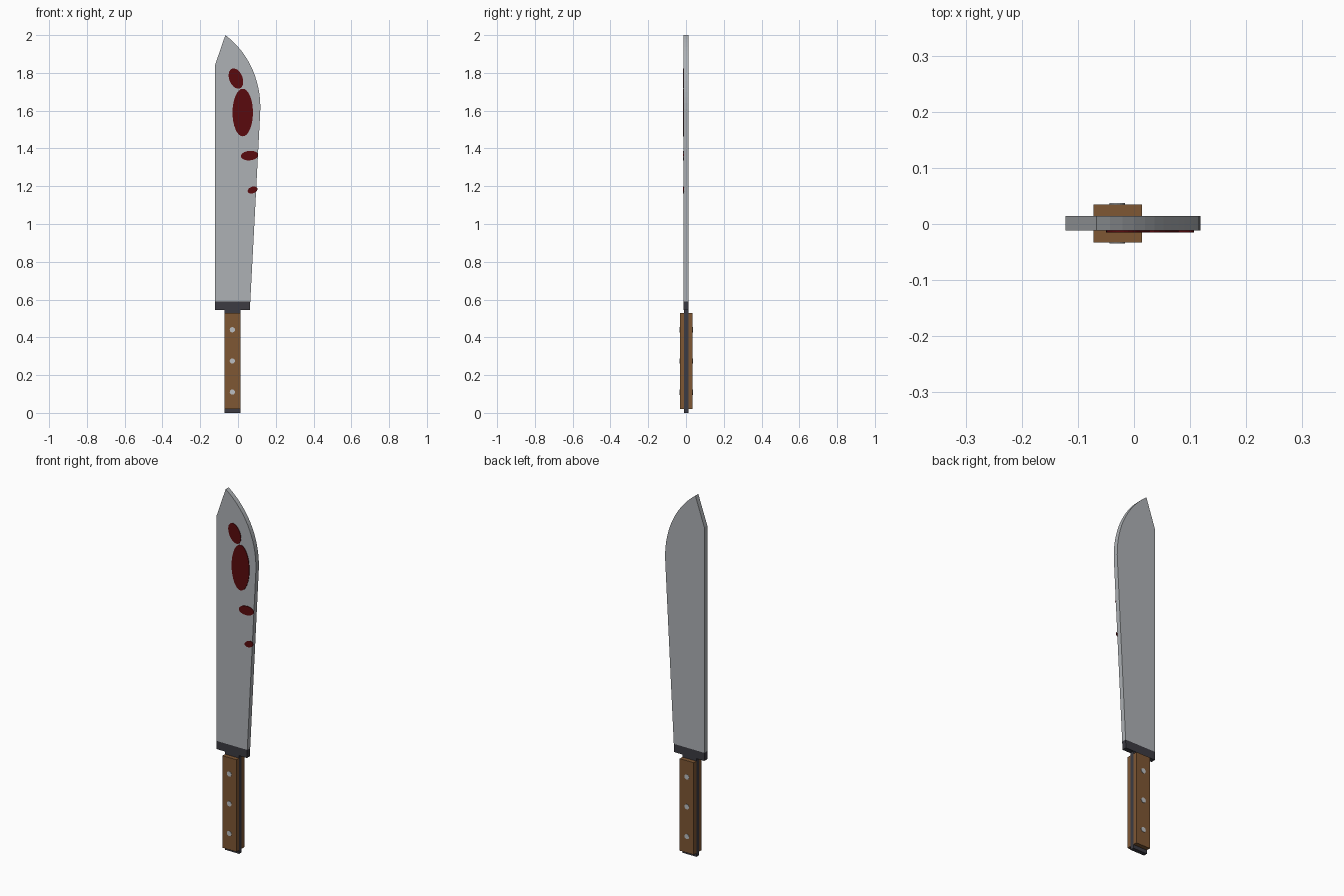
import bpy, bmesh, math

if "Cube" in bpy.data.objects:
    bpy.data.objects.remove(bpy.data.objects["Cube"])


def material(name, rgb):
    m = bpy.data.materials.new(name)
    m.diffuse_color = (*rgb, 1)
    m.use_nodes = True
    m.node_tree.nodes["Principled BSDF"].inputs["Base Color"].default_value = m.diffuse_color
    return m


STEEL = material("steel", (0.42, 0.44, 0.46))
DARK = material("dark metal", (0.045, 0.044, 0.055))
WOOD = material("wood", (0.21, 0.095, 0.034))
RIVET = material("rivet metal", (0.50, 0.52, 0.54))
RED = material("dark red", (0.10, 0.003, 0.004))


def plate(name, outline, y0, y1, mat):
    """Extrude an x-z outline from y0 to y1."""
    bm = bmesh.new()
    face = bm.faces.new([bm.verts.new((x, y0, z)) for x, z in outline])
    ext = bmesh.ops.extrude_face_region(bm, geom=[face])["geom"]
    for v in ext:
        if isinstance(v, bmesh.types.BMVert):
            v.co.y = y1
    bmesh.ops.recalc_face_normals(bm, faces=bm.faces[:])
    mesh = bpy.data.meshes.new(name)
    bm.to_mesh(mesh)
    bm.free()
    mesh.materials.append(mat)
    ob = bpy.data.objects.new(name, mesh)
    bpy.context.collection.objects.link(ob)
    return ob


def rect(x0, x1, z0, z1):
    return [(x0, z0), (x1, z0), (x1, z1), (x0, z1)]


def ellipse(cx, cz, rx, rz, tilt=0, n=32):
    c, s = math.cos(math.radians(tilt)), math.sin(math.radians(tilt))
    pts = []
    for i in range(n):
        a = 2 * math.pi * i / n
        u, w = rx * math.cos(a), rz * math.sin(a)
        pts.append((cx + u * c - w * s, cz + u * s + w * c))
    return pts


def bezier(p, n=16):
    out = []
    for i in range(n + 1):
        t = i / n
        k = ((1 - t) ** 3, 3 * t * (1 - t) ** 2, 3 * t * t * (1 - t), t ** 3)
        out.append(tuple(sum(k[j] * p[j][d] for j in range(4)) for d in (0, 1)))
    return out


# Blade: straight spine, clipped point, curved belly
belly = bezier([(0.117, 1.58), (0.128, 1.74), (0.066, 1.90), (-0.067, 2.0)])
plate("blade", [(-0.122, 0.59), (0.065, 0.59)] + belly + [(-0.122, 1.84)],
      -0.012, 0.014, STEEL)

# Collar and tang
plate("collar", [(-0.122, 0.545), (0.063, 0.545), (0.065, 0.59), (-0.122, 0.59)],
      -0.012, 0.014, DARK)
plate("tang", rect(-0.072, 0.014, 0, 0.55), -0.01, 0.012, DARK)

# Grip slabs and rivets on both sides
for side, inner, outer in (("front", -0.01, -0.033), ("back", 0.012, 0.035)):
    plate(side + "_grip", rect(-0.072, 0.014, 0.02, 0.53), inner, outer, WOOD)
    tip = outer + math.copysign(0.002, outer)
    for i, z in enumerate((0.11, 0.275, 0.44)):
        plate(f"{side}_rivet_{i + 1}", ellipse(-0.03, z, 0.014, 0.014, n=16),
              outer, tip, RIVET)

# Stains on the front of the blade
stains = [(-0.011, 1.77, 0.035, 0.056, 22), (0.025, 1.59, 0.054, 0.126, 0),
          (0.061, 1.362, 0.046, 0.025, 5), (0.077, 1.18, 0.027, 0.017, 20)]
for i, s in enumerate(stains):
    plate(f"stain_{i + 1}", ellipse(*s), -0.0118, -0.015, RED)
